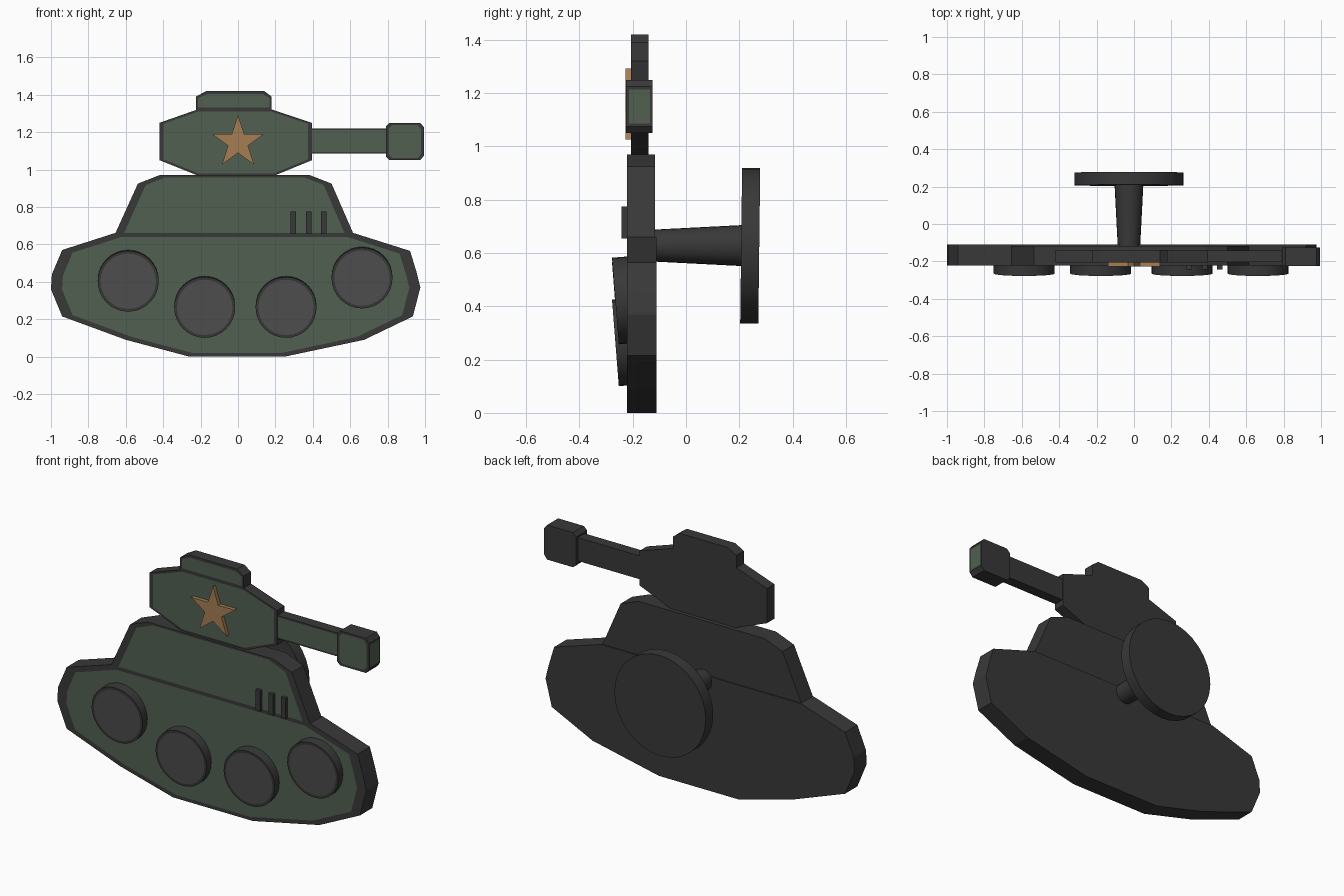
import bpy, bmesh
from math import sin, cos, pi, radians

if "Cube" in bpy.data.objects:
    bpy.data.objects.remove(bpy.data.objects["Cube"])


def material(name, rgb):
    m = bpy.data.materials.new(name)
    m.diffuse_color = (*rgb, 1)
    m.use_nodes = True
    m.node_tree.nodes["Principled BSDF"].inputs["Base Color"].default_value = m.diffuse_color
    return m


DARK = material("dark_metal", (0.04, 0.04, 0.04))
GREEN = material("green_enamel", (0.08, 0.118, 0.08))
GREY = material("grey_enamel", (0.08, 0.08, 0.08))
GOLD = material("gold_enamel", (0.38, 0.205, 0.088))


def slab(name, profile, y0, y1, panel=None, inset=(0.94, 0.94), base=DARK,
         loc=(0, 0, 0), tilt=0, back_scale=1, smooth=False, end_panel=False):
    """Extrude an x-z profile from y0 (front) to y1, with an optional flush coloured front panel."""
    bm = bmesh.new()

    def ring(y, sx=1, sz=1):
        xs, zs = zip(*profile)
        cx, cz = (min(xs) + max(xs)) / 2, (min(zs) + max(zs)) / 2
        return [bm.verts.new((cx + (x - cx) * sx, y, cz + (z - cz) * sz)) for x, z in profile]

    def bridge(a, b):
        for i in range(len(a)):
            j = (i + 1) % len(a)
            bm.faces.new((a[i], a[j], b[j], b[i]))

    front, back = ring(y0), ring(y1, back_scale, back_scale)
    bridge(front, back)
    bm.faces.new(back)
    if panel:
        inner = ring(y0, *inset)
        bridge(front, inner)
        bm.faces.new(inner).material_index = 1
    else:
        bm.faces.new(front)
    bmesh.ops.recalc_face_normals(bm, faces=bm.faces)
    if end_panel:
        bm.normal_update()
        ends = [f for f in bm.faces if f.normal.x > 0.99]
        bmesh.ops.inset_individual(bm, faces=ends, thickness=0.015)
        for f in ends:
            f.material_index = 1
    mesh = bpy.data.meshes.new(name)
    bm.to_mesh(mesh)
    bm.free()
    mesh.materials.append(base)
    if panel:
        mesh.materials.append(panel)
    if smooth:
        mesh.shade_smooth()
        mesh.set_sharp_from_angle(angle=radians(30))
    ob = bpy.data.objects.new(name, mesh)
    ob.location = loc
    ob.rotation_euler.x = radians(tilt)
    bpy.context.collection.objects.link(ob)
    return ob


def circle(r, n):
    return [(r * cos(2 * pi * i / n), r * sin(2 * pi * i / n)) for i in range(n)]


def box(x0, x1, z0, z1):
    return [(x0, z0), (x1, z0), (x1, z1), (x0, z1)]


# Track hull and sloped upper body
slab("track_hull", [(-0.94, 0.57), (-0.66, 0.66), (0.62, 0.66), (0.92, 0.565), (0.955, 0.45),
                    (0.975, 0.37), (0.935, 0.215), (0.675, 0.09), (0.25, 0), (-0.26, 0),
                    (-0.6, 0.09), (-0.94, 0.215), (-1.0, 0.36), (-0.995, 0.44)],
     -0.222, -0.11, GREEN)
slab("upper_body", [(-0.66, 0.65), (-0.535, 0.925), (-0.42, 0.97), (0.385, 0.97),
                    (0.5, 0.925), (0.62, 0.65)], -0.222, -0.117, GREEN, (0.92, 0.93))

# Turret, hatch, barrel and muzzle
slab("turret", [(-0.42, 1.25), (-0.22, 1.32), (0.185, 1.32), (0.395, 1.25),
                (0.395, 1.05), (0.2, 0.97), (-0.22, 0.97), (-0.42, 1.05)],
     -0.207, -0.14, GREEN, (0.95, 0.95))
slab("hatch", [(-0.225, 1.39), (-0.17, 1.42), (0.14, 1.42), (0.18, 1.39),
               (0.18, 1.315), (-0.225, 1.315)], -0.207, -0.14, GREEN, (0.94, 0.7))
slab("gun_barrel", box(0.39, 0.795, 1.085, 1.22), -0.204, -0.142, GREEN, (0.99, 0.86))
slab("muzzle", [(0.79, 1.07), (0.81, 1.05), (0.975, 1.05), (0.995, 1.075),
                (0.995, 1.225), (0.975, 1.25), (0.81, 1.25), (0.79, 1.23)],
     -0.225, -0.125, GREEN, (0.84, 0.87), end_panel=True)

# Raised star
star = [(r * sin(pi * i / 5), 1.145 + r * cos(pi * i / 5))
        for i, r in enumerate([0.147, 0.056] * 5)]
slab("star", star, -0.228, -0.19, base=GOLD)

# Vent bars
for i, x in enumerate((0.28, 0.363, 0.443)):
    slab(f"vent_{i + 1}", box(x, x + 0.03, 0.655, 0.775), -0.242, -0.2)

# Tilted road wheels
for i, (x, z) in enumerate([(-0.587, 0.403), (-0.178, 0.263), (0.257, 0.263), (0.663, 0.42)]):
    slab(f"road_wheel_{i + 1}", circle(0.163, 32), 0, 0.075, GREY, (0.91, 0.91),
         loc=(x, -0.265, z), tilt=4.5, smooth=True)

# Fastening post and clutch disc on the back
slab("back_post", circle(0.06, 24), -0.12, 0.22, loc=(-0.027, 0, 0.628),
     back_scale=1.29, smooth=True)
slab("clutch_disc", circle(0.292, 32), -0.034, 0.034, loc=(-0.027, 0.241, 0.627),
     tilt=-0.7, smooth=True)
